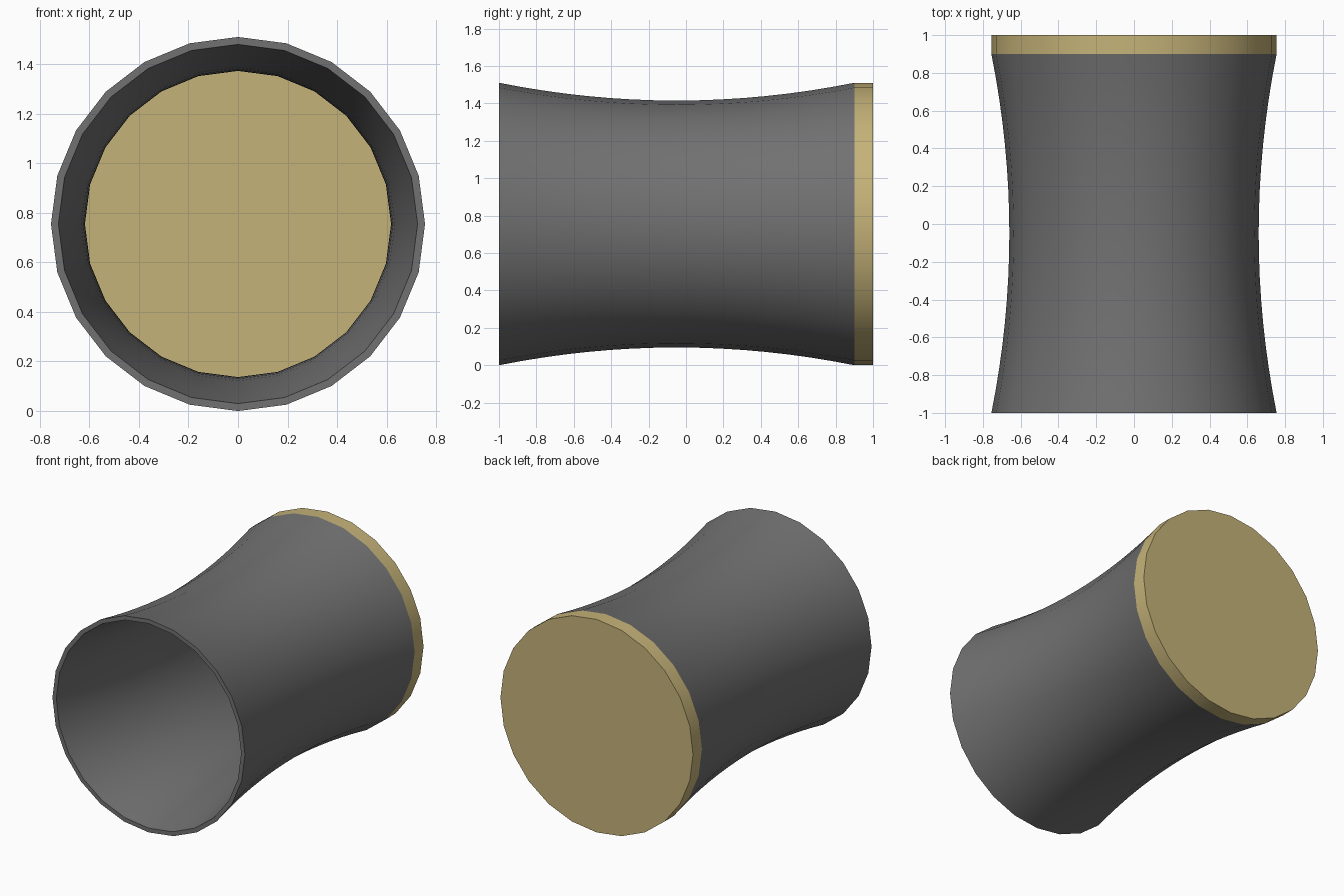
import bpy, bmesh, math

if "Cube" in bpy.data.objects:
    bpy.data.objects.remove(bpy.data.objects["Cube"])

SIDES = 24      # low-poly round section
AXIS_Z = 0.755  # height of the barrel's axis


def material(name, color):
    m = bpy.data.materials.new(name)
    m.diffuse_color = (*color, 1)
    m.use_nodes = True
    m.node_tree.nodes["Principled BSDF"].inputs["Base Color"].default_value = m.diffuse_color
    return m


def lathe(name, profile, mat, closed):
    """Revolve (radius, y) points around the y axis."""
    bm = bmesh.new()
    vs = [bm.verts.new((0, y, r)) for r, y in profile]
    es = [bm.edges.new(p) for p in zip(vs, vs[1:])]
    if closed:
        es.append(bm.edges.new((vs[-1], vs[0])))
    bmesh.ops.spin(bm, geom=vs + es, cent=(0, 0, 0), axis=(0, 1, 0),
                   angle=math.tau, steps=SIDES)
    bmesh.ops.remove_doubles(bm, verts=bm.verts, dist=1e-4)
    bmesh.ops.dissolve_degenerate(bm, dist=1e-5, edges=bm.edges)
    bmesh.ops.recalc_face_normals(bm, faces=bm.faces)
    me = bpy.data.meshes.new(name)
    bm.to_mesh(me)
    bm.free()
    me.materials.append(mat)
    ob = bpy.data.objects.new(name, me)
    ob.location.z = AXIS_Z
    bpy.context.collection.objects.link(ob)
    bpy.ops.object.select_all(action='DESELECT')
    ob.select_set(True)
    bpy.context.view_layer.objects.active = ob
    bpy.ops.object.shade_smooth_by_angle(angle=math.radians(35))
    return ob


grey = material("dark grey", (0.165, 0.165, 0.165))
tan = material("tan", (0.56, 0.45, 0.19))


def waisted(r_mid, r_end, n=16):
    """Curved line from y = -1 to 0.9, narrowest in the middle."""
    pts = []
    for i in range(n + 1):
        t = 2 * i / n - 1
        pts.append((r_mid + (r_end - r_mid) * t * t, -0.05 + 0.95 * t))
    return pts


# hollow waisted body, open at the front
lathe("body_shell", waisted(0.66, 0.755) + waisted(0.618, 0.725)[::-1], grey, True)

# tan cap with a short rim closing the back end
lathe("end_cap", [(0, 1), (0.755, 1), (0.755, 0.9), (0.725, 0.9),
                  (0.725, 0.97), (0, 0.97)], tan, False)
